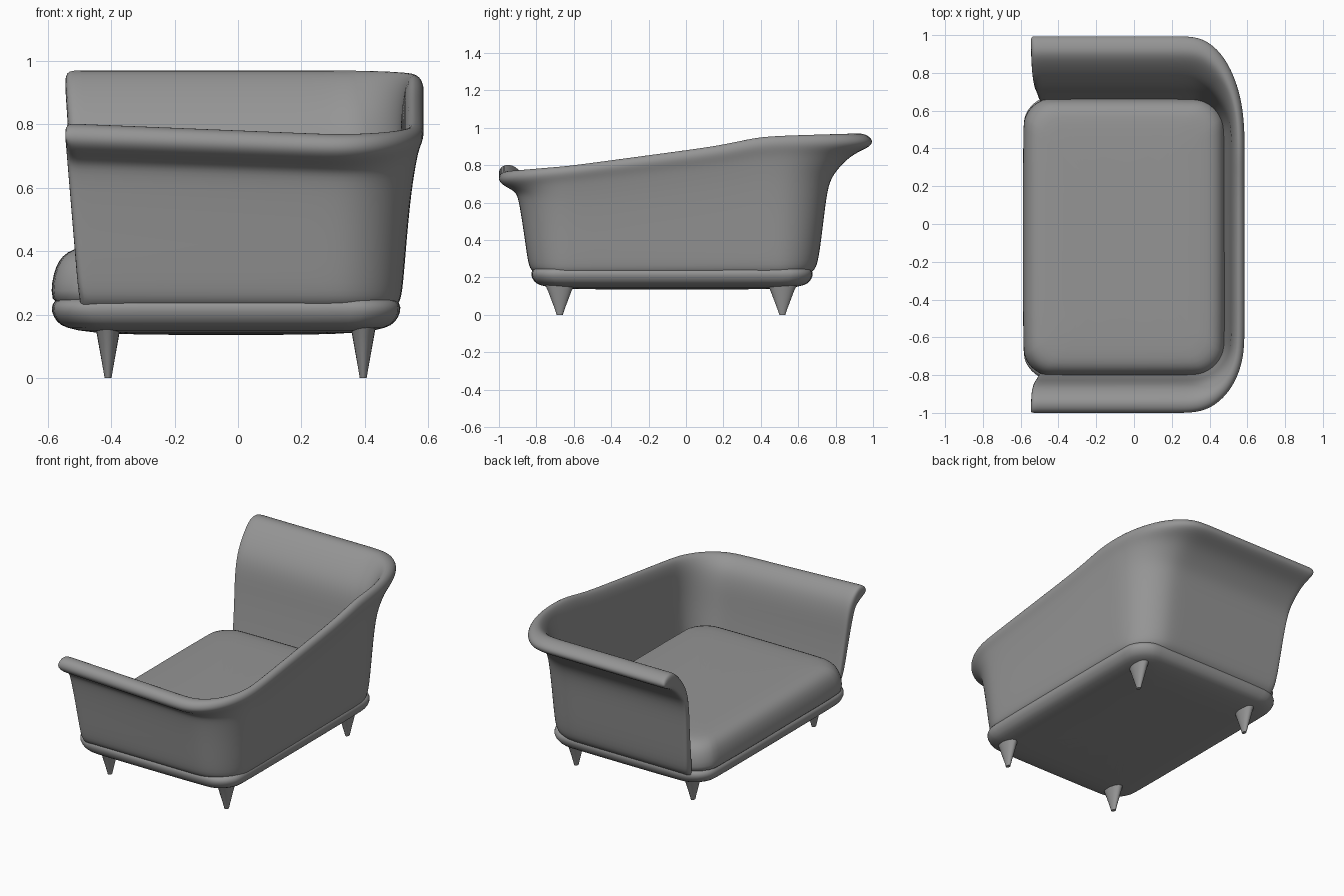
import bpy, bmesh
from math import sin, cos, pi

cube = bpy.data.objects.get("Cube")
if cube:
    bpy.data.objects.remove(cube, do_unlink=True)

GREY = (0.3, 0.3, 0.3, 1)
mat = bpy.data.materials.new("plain grey")
mat.use_nodes = True
mat.diffuse_color = GREY
mat.node_tree.nodes["Principled BSDF"].inputs["Base Color"].default_value = GREY


def loft(name, rings, cap, levels):
    """Skin closed rings of equal length; cap(verts) closes each end."""
    bm = bmesh.new()
    rows = [[bm.verts.new(p) for p in ring] for ring in rings]
    n = len(rows[0])
    for a, b in zip(rows, rows[1:]):
        for i in range(n):
            j = (i + 1) % n
            bm.faces.new((a[i], a[j], b[j], b[i]))
    for row in (rows[0], rows[-1]):
        for face in cap(row):
            bm.faces.new(face)
    bmesh.ops.recalc_face_normals(bm, faces=bm.faces)
    mesh = bpy.data.meshes.new(name)
    bm.to_mesh(mesh)
    bm.free()
    mesh.materials.append(mat)
    mesh.shade_smooth()
    obj = bpy.data.objects.new(name, mesh)
    bpy.context.collection.objects.link(obj)
    if levels:
        sub = obj.modifiers.new("smooth", "SUBSURF")
        sub.levels = sub.render_levels = levels
    return obj


def flat_cap(row):
    return [row]


def strip_cap(row):
    # Pair the outer skin with the inner skin across the wall thickness
    n = len(row)
    faces = []
    for i in range(n // 2):
        face = [row[i], row[i + 1], row[n - 2 - i], row[n - 1 - i]]
        faces.append(list(dict.fromkeys(face)))
    return faces


def rounded_ring(x0, x1, y0, y1, radius, z, steps=6):
    ring = []
    for k, (cx, cy) in enumerate(((x1 - radius, y1 - radius), (x0 + radius, y1 - radius),
                                  (x0 + radius, y0 + radius), (x1 - radius, y0 + radius))):
        for s in range(steps + 1):
            a = (k + s / steps) * pi / 2
            ring.append((cx + radius * cos(a), cy + radius * sin(a), z))
    return ring


def padded_block(name, bounds, radius, layers):
    x0, x1, y0, y1 = bounds
    rings = [rounded_ring(x0 + d, x1 - d, y0 + d, y1 - d, max(radius - d * 0.4, 0.06), z)
             for z, d in layers]
    return loft(name, rings, flat_cap, 1)


# Base frame and seat cushion: (height, inset) layers
padded_block("base_frame", (-.59, .515, -.83, .68), .16,
             [(.135, .3), (.142, .12), (.158, .045), (.175, .018), (.21, 0),
              (.235, .004), (.25, .02), (.255, .06)])
padded_block("seat_cushion", (-.59, .49, -.81, .67), .16,
             [(.2, .03), (.25, 0), (.3, .002), (.35, .014), (.385, .035),
              (.408, .07), (.416, .13), (.42, .28)])

# Wall sections: (outward offset, fraction of height), outer skin then inner skin
HEAD = [(-.03, 0), (.01, .04), (.03, .11), (.06, .44), (.08, .64), (.12, .73),
        (.2, .84), (.28, .885), (.32, .92), (.31, .97), (.25, 1), (.2, .985),
        (.13, .9), (.07, .8), (.035, .68), (.02, .45), (-.04, 0)]
FOOT = [(-.03, 0), (.01, .05), (.025, .12), (.05, .45), (.075, .72), (.09, .79),
        (.13, .83), (.17, .87), (.185, .92), (.17, .98), (.13, 1), (.095, .98),
        (.06, .93), (.03, .85), (.01, .7), (0, .45), (-.04, 0)]
SIDE = [(-.02, 0), (.01, .04), (.02, .11), (.035, .44), (.05, .66), (.06, .76),
        (.07, .85), (.082, .9), (.088, .94), (.08, .98), (.06, 1), (.04, .99),
        (.025, .94), (.015, .85), (.01, .7), (0, .45), (-.04, 0)]
RIM = [(-.82, .772), (.2, .91), (.36, .95), (.68, .975)]
SIDE_X, HEAD_Y, FOOT_Y, CORNER, BOTTOM = .5, .68, -.82, .2, .21


def rim_height(y):
    for (ya, za), (yb, zb) in zip(RIM, RIM[1:]):
        if y <= yb:
            return za + (zb - za) * (y - ya) / (yb - ya)
    return RIM[-1][1]


def wall_section(x, y, nx, ny):
    end = HEAD if ny > 0 else FOOT
    lean = max(0, (.3 - x) / .8)
    top = rim_height(y) + (.035 * lean if ny < 0 else 0)
    ring = []
    for (de, fe), (ds, fs) in zip(end, SIDE):
        f = fs + (fe - fs) * ny * ny
        ring.append((x + ds * nx - .05 * f * lean, y + de * ny, BOTTOM + (top - BOTTOM) * f))
    return ring


# Wrap-around wall: head end, long back side, foot end
ends = (-.5, -.47, -.3, 0, .2)
arc = [i * pi / 12 for i in range(7)]
cx = SIDE_X - CORNER
stations = [(x, HEAD_Y, 0, 1) for x in ends]
stations += [(cx + CORNER * sin(a), HEAD_Y - CORNER + CORNER * cos(a), sin(a), cos(a)) for a in arc]
stations += [(SIDE_X, y, 1, 0) for y in (.36, .2, -.1, -.4)]
stations += [(cx + CORNER * cos(a), FOOT_Y + CORNER - CORNER * sin(a), cos(a), -sin(a)) for a in arc]
stations += [(x, FOOT_Y, 0, -1) for x in reversed(ends)]
loft("wrap_wall", [wall_section(*s) for s in stations], strip_cap, 2)

# Tapered legs: (height, x radius, y radius)
LEG = [(0, .011, .016), (.03, .016, .026), (.08, .025, .045), (.13, .034, .064), (.175, .042, .085)]
for side, x in (("left", .395), ("right", -.41)):
    for place, y in (("front", -.675), ("back", .515)):
        rings = [[(x + rx * cos(i * pi / 10), y + ry * sin(i * pi / 10), z) for i in range(20)]
                 for z, rx, ry in LEG]
        leg = loft(f"{place}_{side}_leg", rings, flat_cap, 0)
        for face in leg.data.polygons:
            face.use_smooth = len(face.vertices) == 4
